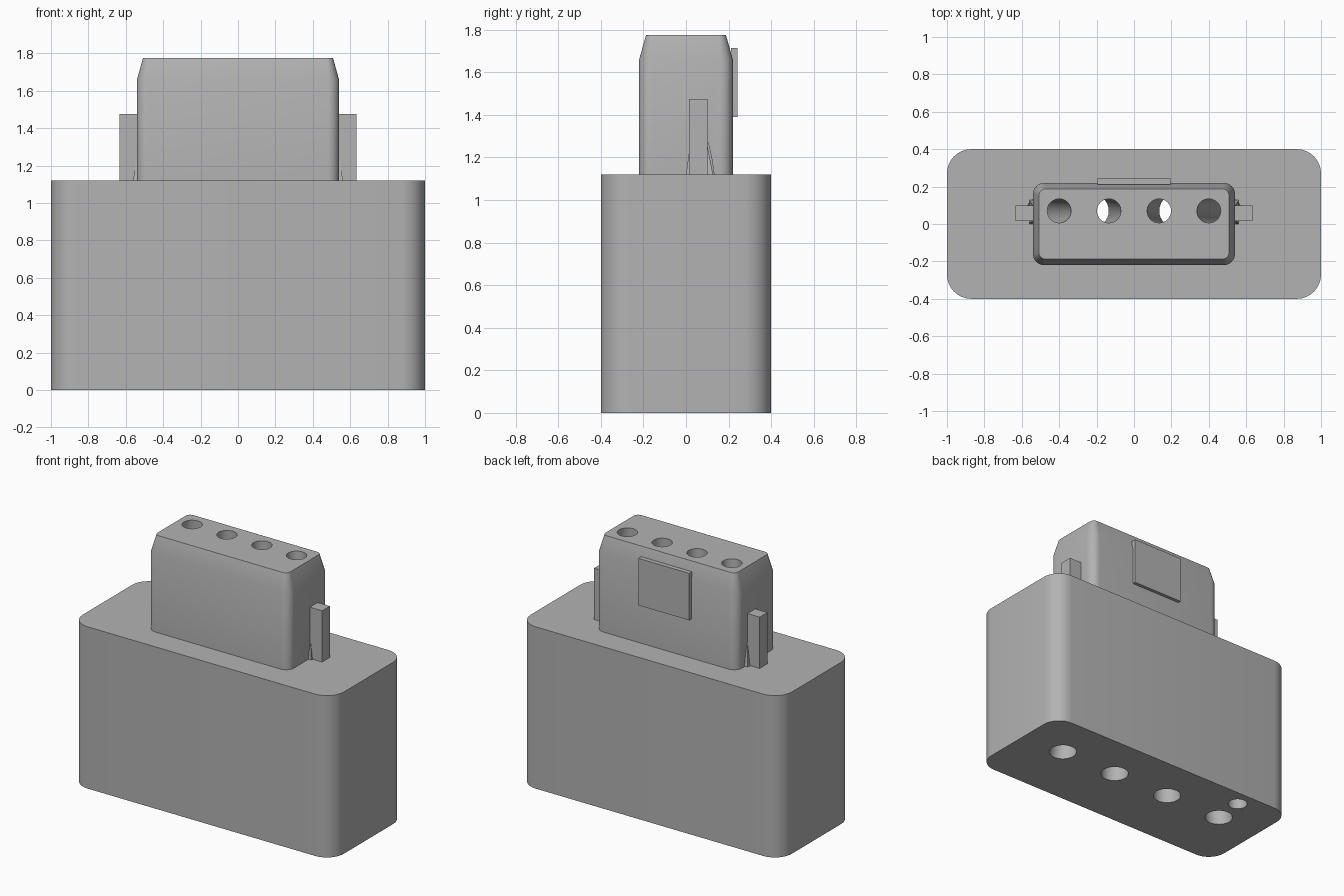
import bpy, bmesh, math

if "Cube" in bpy.data.objects:
    bpy.data.objects.remove(bpy.data.objects["Cube"])

grey = bpy.data.materials.new("grey_plastic")
grey.diffuse_color = (0.45, 0.45, 0.45, 1)
grey.use_nodes = True
grey.node_tree.nodes["Principled BSDF"].inputs["Base Color"].default_value = grey.diffuse_color


def rounded_rect(hx, hy, r, n=8):
    """Outline of a rectangle with rounded corners."""
    pts = []
    for k, (sx, sy) in enumerate([(1, 1), (-1, 1), (-1, -1), (1, -1)]):
        for i in range(n + 1):
            a = math.radians(90 * (k + i / n))
            pts.append((sx * (hx - r) + r * math.cos(a), sy * (hy - r) + r * math.sin(a)))
    return pts


def circle(cx, cy, r, n=32):
    return [(cx + r * math.cos(2 * math.pi * i / n), cy + r * math.sin(2 * math.pi * i / n))
            for i in range(n)]


def rect(x0, x1, y0, y1):
    return [(x0, y0), (x1, y0), (x1, y1), (x0, y1)]


def loft(name, sections):
    """Closed solid through (z, outline) sections."""
    bm = bmesh.new()
    rings = [[bm.verts.new((x, y, z)) for x, y in pts] for z, pts in sections]
    n = len(rings[0])
    for a, b in zip(rings, rings[1:]):
        for i in range(n):
            bm.faces.new((a[i], a[(i + 1) % n], b[(i + 1) % n], b[i]))
    bm.faces.new(rings[0][::-1])
    bm.faces.new(rings[-1])
    bmesh.ops.recalc_face_normals(bm, faces=bm.faces)
    me = bpy.data.meshes.new(name)
    bm.to_mesh(me)
    bm.free()
    me.materials.append(grey)
    ob = bpy.data.objects.new(name, me)
    bpy.context.collection.objects.link(ob)
    return ob


def activate(ob):
    bpy.ops.object.select_all(action='DESELECT')
    ob.select_set(True)
    bpy.context.view_layer.objects.active = ob


def combine(target, tool, operation):
    """Apply a boolean and remove the tool."""
    activate(target)
    mod = target.modifiers.new("boolean", 'BOOLEAN')
    mod.operation, mod.object, mod.solver = operation, tool, 'EXACT'
    bpy.ops.object.modifier_apply(modifier=mod.name)
    bpy.data.objects.remove(tool)


BASE_TOP, TOP = 1.12, 1.775

# Housing: wide base with a narrower plug whose rim tapers inward
base = rounded_rect(1.0, 0.4, 0.13)
plug_outline = rounded_rect(0.54, 0.22, 0.06)
housing = loft("housing", [(0, base), (BASE_TOP, base)])
plug = loft("plug", [(1.0, plug_outline), (1.66, plug_outline),
                     (TOP, rounded_rect(0.508, 0.188, 0.035))])
combine(housing, plug, 'UNION')

# Four slanted channels that widen and fan out towards the bottom
for top_x, bottom_x in [(-0.4, -0.67), (-0.134, -0.225), (0.134, 0.225), (0.4, 0.67)]:
    def section(z):
        t = z / TOP
        return z, circle(bottom_x + (top_x - bottom_x) * t, 0.07, 0.09 - 0.026 * t)
    combine(housing, loft("channel_cutter", [section(-0.05), section(TOP + 0.05)]), 'DIFFERENCE')

# Small blind hole in the underside
small_hole = circle(-0.65, 0.285, 0.063)
combine(housing, loft("small_hole_cutter", [(-0.05, small_hole), (0.6, small_hole)]), 'DIFFERENCE')
activate(housing)
bpy.ops.object.shade_smooth_by_angle(angle=math.radians(30))

# Raised plate on the back of the plug
plate = rect(-0.195, 0.195, 0.212, 0.243)
loft("back_plate", [(1.39, plate), (1.715, plate)])

# Side clips, each with a tapered foot against the plug
for side, s in (("left", -1), ("right", 1)):
    clip = rect(s * 0.535, s * 0.634, 0.015, 0.1)
    loft(side + "_clip", [(BASE_TOP, clip), (1.475, clip)])
    loft(side + "_clip_foot", [(BASE_TOP, rect(s * 0.53, s * 0.56, 0.0, 0.127)),
                               (1.27, rect(s * 0.53, s * 0.541, 0.02, 0.098))])
